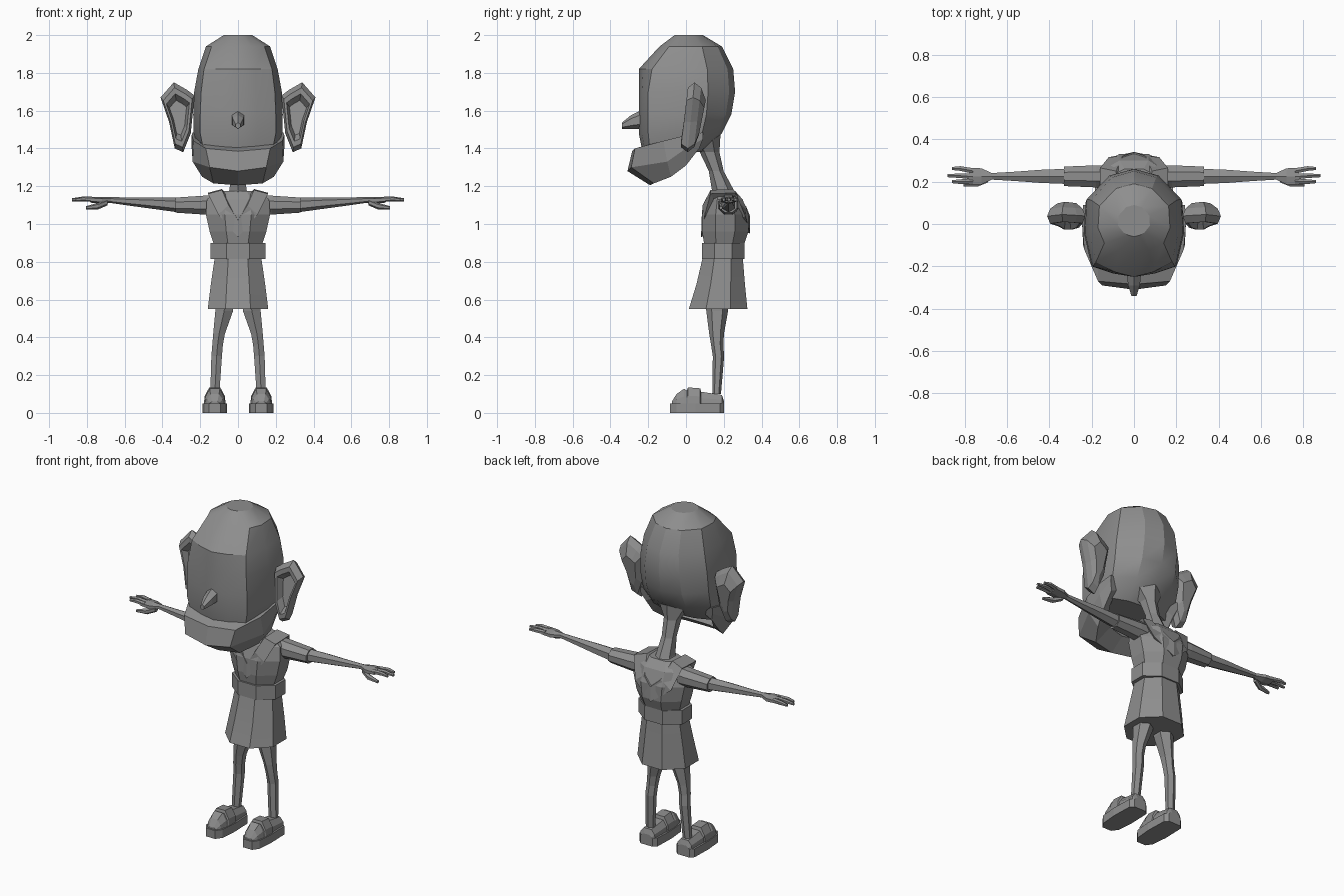
import bpy
import bmesh
import math
from mathutils import Vector

default_cube = bpy.data.objects.get("Cube")
if default_cube:
    bpy.data.objects.remove(default_cube)

grey = bpy.data.materials.new("plain_grey")
grey.use_nodes = True
grey_value = (0.27, 0.27, 0.27, 1)
grey.diffuse_color = grey_value
grey.node_tree.nodes["Principled BSDF"].inputs["Base Color"].default_value = grey_value


def loft(name, rings, mirror=False, smooth=None):
    """Skin a list of equal-length point rings and cap both ends."""
    bm = bmesh.new()
    loops = [[bm.verts.new(point) for point in ring] for ring in rings]
    count = len(loops[0])
    for lower, upper in zip(loops, loops[1:]):
        for i in range(count):
            j = (i + 1) % count
            bm.faces.new((lower[i], lower[j], upper[j], upper[i]))
    bm.faces.new(loops[0])
    bm.faces.new(loops[-1])
    bmesh.ops.recalc_face_normals(bm, faces=bm.faces)
    mesh = bpy.data.meshes.new(name)
    bm.to_mesh(mesh)
    bm.free()
    mesh.materials.append(grey)
    obj = bpy.data.objects.new(name, mesh)
    bpy.context.scene.collection.objects.link(obj)
    if mirror:
        obj.modifiers.new("mirror", 'MIRROR').use_mirror_merge = False
    if smooth:
        bpy.ops.object.select_all(action='DESELECT')
        obj.select_set(True)
        bpy.context.view_layer.objects.active = obj
        bpy.ops.object.shade_smooth_by_angle(angle=math.radians(smooth))
    return obj


def ring(axis, centre, first, second, sides=8):
    """Flat-sided ellipse perpendicular to the axis, with given half sizes."""
    grow = 1 / math.cos(math.pi / sides)
    points = []
    for i in range(sides):
        angle = 2 * math.pi * (i + 0.5) / sides
        u = first * grow * math.cos(angle)
        v = second * grow * math.sin(angle)
        offset = {'X': (0, u, v), 'Y': (u, 0, v), 'Z': (u, v, 0)}[axis]
        points.append(Vector(centre) + Vector(offset))
    return points


def tube(name, axis, stations, sides=6, mirror=True, smooth=None):
    """Stations are (x, y, z, half size, other half size)."""
    rings = [ring(axis, (x, y, z), a, b, sides) for x, y, z, a, b in stations]
    return loft(name, rings, mirror, smooth)


def body(name, rows, sides=8, smooth=None):
    """Rows are (z, half width, front y, back y)."""
    stations = [(0, (f + b) / 2, z, w, (b - f) / 2) for z, w, f, b in rows]
    return tube(name, 'Z', stations, sides, False, smooth)


def both_sides(half):
    """Complete a half ring whose first and last points lie on x = 0."""
    return half + [(-x, y, z) for x, y, z in reversed(half[1:-1])]


# Head: flat creased face in front, rounded skull behind
head_rows = [
    # z, front y, face edge x, face edge y, side x, back y
    (1.38, -.23, .18, -.19, .2, .08),
    (1.48, -.25, .2, -.2, .235, .19),
    (1.58, -.25, .2, -.2, .237, .24),
    (1.7, -.25, .195, -.2, .232, .26),
    (1.82, -.25, .18, -.18, .21, .25),
    (1.94, -.14, .14, -.09, .17, .19),
    (2, -.06, .05, -.04, .075, .09),
]
head_rings = []
for z, front, edge_x, edge_y, side, back in head_rows:
    head_rings.append(both_sides([
        (0, front, z), (edge_x * .5, (front * 2 + edge_y) / 3, z), (edge_x, edge_y, z),
        (side, edge_y * .2, z), (side * .96, back * .45, z),
        (side * .5, back * .88, z), (0, back, z)]))
loft("head", head_rings, smooth=25)

# Jaw: heavy band wrapped around the lower face, open at the back
jaw_half = [
    [(0, -.22, 1.41), (0, -.285, 1.385), (0, -.31, 1.28), (0, -.19, 1.205), (0, -.1, 1.27)],
    [(.17, -.2, 1.42), (.17, -.27, 1.4), (.15, -.29, 1.3), (.13, -.17, 1.215), (.1, -.08, 1.28)],
    [(.2, -.15, 1.43), (.235, -.12, 1.44), (.24, -.1, 1.33), (.19, -.08, 1.25), (.15, -.05, 1.29)],
    [(.2, 0, 1.46), (.245, 0, 1.47), (.245, 0, 1.4), (.22, 0, 1.31), (.17, 0, 1.36)],
    [(.2, .09, 1.48), (.24, .09, 1.485), (.24, .09, 1.45), (.22, .07, 1.4), (.18, .07, 1.42)],
]
jaw_other = [[(-x, y, z) for x, y, z in station] for station in jaw_half[1:]]
loft("jaw", jaw_other[::-1] + jaw_half)

# Nose
tube("nose", 'Y', [(0, -.23, 1.555, .034, .045), (0, -.29, 1.54, .028, .032),
                   (0, -.34, 1.52, .012, .014)], mirror=False)

# Ears: one outline reused for the back, rim and recessed hollow
outline = [(.23, 1.68), (.27, 1.71), (.34, 1.75), (.41, 1.67), (.365, 1.54),
           (.335, 1.4), (.29, 1.38), (.25, 1.48)]


def ear_ring(y, scale):
    return [(.315 + (x - .315) * scale, y + (z - 1.55) * .1, 1.56 + (z - 1.56) * scale)
            for x, z in outline]


loft("ear", [ear_ring(.085, .5), ear_ring(.06, .85), ear_ring(.025, 1),
             ear_ring(-.01, .85), ear_ring(-.01, .68), ear_ring(.03, .5)], mirror=True)

# Neck, leaning forward and flaring under the skull
tube("neck", 'Z', [(0, .21, 1.12, .07, .07), (0, .195, 1.18, .045, .05),
                   (0, .16, 1.28, .036, .034), (0, .125, 1.38, .042, .045),
                   (0, .09, 1.47, .09, .08)], mirror=False)

# Torso, belt and skirt
body("torso", [(.87, .12, .1, .3), (.96, .15, .085, .33), (1.05, .17, .085, .33),
               (1.13, .165, .11, .3), (1.175, .11, .14, .26)])
body("belt", [(.815, .145, .085, .31), (.9, .145, .085, .31)])
body("skirt", [(.55, .16, .015, .325), (.68, .144, .055, .312), (.83, .122, .09, .3)], smooth=20)

# V collar bands, front and back, meeting over the shoulders
collar_stations = [
    # inner edge, outer edge
    ((0, .082, 1.02), (0, .08, .93)),
    ((.05, .088, 1.1), (.105, .1, 1.05)),
    ((.085, .13, 1.18), (.16, .13, 1.16)),
    ((.085, .25, 1.185), (.16, .265, 1.165)),
    ((.055, .32, 1.09), (.12, .315, 1.04)),
    ((0, .34, 1.04), (0, .34, .95)),
]
middle = Vector((0, .21, 1.04))
collar_rings = []
for inner, outer in collar_stations:
    a, b = Vector(inner), Vector(outer)
    sink = (middle - (a + b) / 2) * .2
    sink.x = min(0, sink.x)
    collar_rings.append([a, b, b + sink, a + sink])
loft("collar", collar_rings, mirror=True)

# Sleeves and arms
tube("sleeve", 'X', [(.12, .225, 1.1, .05, .055), (.18, .225, 1.1, .052, .05),
                     (.33, .225, 1.1, .046, .04)], 8)
tube("arm", 'X', [(.31, .225, 1.1, .036, .034), (.44, .225, 1.11, .031, .027),
                  (.56, .225, 1.118, .022, .02), (.68, .225, 1.127, .015, .013)])

# Hands
tube("palm", 'X', [(.67, .225, 1.127, .015, .013), (.72, .225, 1.125, .038, .016),
                   (.78, .225, 1.128, .04, .013)])
for label, tip_x, tip_y in (("index", .86, .2), ("middle", .88, .228), ("little", .86, .262)):
    root_y = .225 + (tip_y - .23) * .8
    tube(label + "_finger", 'X', [(.76, root_y, 1.13, .013, .012),
                                  (.82, tip_y, 1.133, .011, .011),
                                  (tip_x, tip_y, 1.128, .007, .007)])
tube("thumb", 'X', [(.69, .21, 1.115, .014, .014), (.74, .19, 1.095, .014, .015),
                    (.805, .185, 1.085, .008, .008)])

# Legs with a slight knee
tube("leg", 'Z', [(.07, .165, .62, .05, .055), (.073, .165, .54, .047, .05),
                  (.1, .162, .42, .031, .034), (.108, .165, .36, .028, .028),
                  (.113, .172, .3, .028, .026), (.123, .162, .1, .024, .02)])

# Shoes: thick sole, domed toe, strap and low heel
sole_shape = [(.03, -.085), (.055, -.05), (.064, .05), (.06, .18), (.04, .2)]
sole_outline = sole_shape + [(-x, y) for x, y in reversed(sole_shape)]
loft("shoe_sole", [[(.123 + x, y, z) for x, y in sole_outline] for z in (0, .05)], mirror=True)


def shoe_ring(y, width, height):
    half = [(width, .045), (width * .92, .045 + (height - .045) * .5), (width * .5, height)]
    return [(.123 + x, y, z) for x, z in half + [(-x, z) for x, z in reversed(half)]]


shoe_rows = [(-.075, .028, .06), (-.05, .045, .1), (-.01, .054, .128), (.005, .055, .118),
             (.01, .058, .135), (.075, .058, .13), (.08, .053, .112), (.19, .05, .095),
             (.2, .038, .065)]
loft("shoe_upper", [shoe_ring(*row) for row in shoe_rows], mirror=True)
